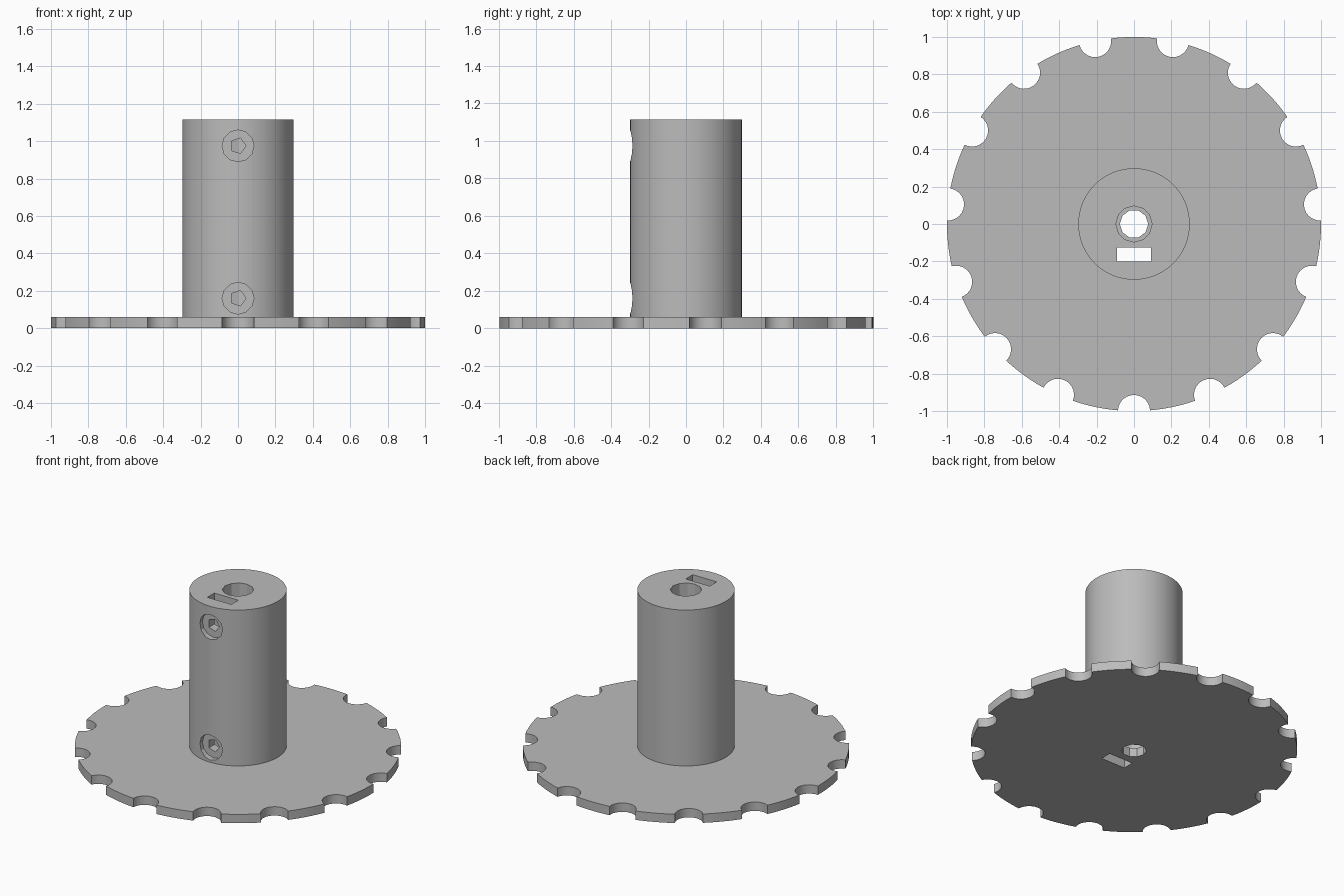
import bpy, bmesh
from math import cos, sin, tau, radians, asin, pi
from mathutils import Matrix, Vector

cube = bpy.data.objects.get("Cube")
if cube:
    bpy.data.objects.remove(cube)

DISC_TOP, HUB_TOP = 0.06, 1.115
NOTCHES, NOTCH_R = 15, 0.086

grey = bpy.data.materials.new("plain_grey")
grey.use_nodes = True
grey.diffuse_color = (0.5, 0.5, 0.5, 1)
grey.node_tree.nodes["Principled BSDF"].inputs["Base Color"].default_value = (0.5, 0.5, 0.5, 1)


def prism(name, outline, low, high, matrix=Matrix()):
    """Extrude a flat outline from low to high along its local z."""
    bm = bmesh.new()
    base = bm.faces.new([bm.verts.new((x, y, low)) for x, y in outline])
    top = bmesh.ops.extrude_face_region(bm, geom=[base])["geom"]
    moved = [v for v in top if isinstance(v, bmesh.types.BMVert)]
    bmesh.ops.translate(bm, verts=moved, vec=Vector((0, 0, high - low)))
    bm.transform(matrix)
    bmesh.ops.recalc_face_normals(bm, faces=bm.faces)
    mesh = bpy.data.meshes.new(name)
    bm.to_mesh(mesh)
    bm.free()
    mesh.materials.append(grey)
    obj = bpy.data.objects.new(name, mesh)
    bpy.context.collection.objects.link(obj)
    return obj


def ring(radius, sides):
    return [(radius * cos(tau * i / sides), radius * sin(tau * i / sides)) for i in range(sides)]


def cut(target, cutter):
    """Subtract the cutter from the target and discard it."""
    bpy.context.view_layer.objects.active = target
    mod = target.modifiers.new("cut", "BOOLEAN")
    mod.operation, mod.solver, mod.object = "DIFFERENCE", "EXACT", cutter
    bpy.ops.object.modifier_apply(modifier=mod.name)
    bpy.data.objects.remove(cutter)


def notched_outline():
    """Unit circle with round bites centred on its rim."""
    points = []
    step = tau / NOTCHES
    half = 2 * asin(NOTCH_R / 2)
    for k in range(NOTCHES):
        a = -pi / 2 + k * step
        # bite, swept inwards from one rim corner to the other
        swing = pi / 2 - half / 2
        for i in range(15):
            t = a + pi - swing * (1 - i / 7) * -1
            points.append((cos(a) + NOTCH_R * cos(t), sin(a) + NOTCH_R * sin(t)))
        # rim up to the next bite
        for i in range(1, 6):
            t = a + half + (step - 2 * half) * i / 6
            points.append((cos(t), sin(t)))
    return points


def fix_bite_order(points):
    """Run every bite anticlockwise around the disc."""
    fixed = []
    for k in range(NOTCHES):
        part = points[k * 20:(k + 1) * 20]
        bite, rim = part[:15], part[15:]
        if (Vector(bite[-1]) - Vector(rim[0])).length > (Vector(bite[0]) - Vector(rim[0])).length:
            bite.reverse()
        fixed += bite + rim
    return fixed


slot = [(-0.09, -0.2), (0.09, -0.2), (0.09, -0.125), (-0.09, -0.125)]

# Notched disc with centre hole and slot
disc = prism("notched_disc", fix_bite_order(notched_outline()), 0, DISC_TOP)
cut(disc, prism("hole_cutter", ring(0.076, 10), -0.1, 0.2))
cut(disc, prism("slot_cutter", slot, -0.1, 0.2))

# Hub with bore and nut slot
hub = prism("hub", ring(0.298, 72), DISC_TOP, HUB_TOP)
cut(hub, prism("bore_cutter", ring(0.096, 12), -0.1, 1.3))
cut(hub, prism("slot_cutter", slot, -0.1, 1.3))

# Recessed screw holes in the front of the hub
for z in (0.16, 0.975):
    frontwards = Matrix.Translation((0, 0, z)) @ Matrix.Rotation(radians(90), 4, "X")
    cut(hub, prism("recess_cutter", ring(0.085, 12), 0.26, 0.4, frontwards))
    cut(hub, prism("screw_cutter", ring(0.043, 5), 0.02, 0.4, frontwards))

# Smooth the round walls, keep the edges crisp
for obj in (disc, hub):
    bpy.ops.object.select_all(action="DESELECT")
    obj.select_set(True)
    bpy.context.view_layer.objects.active = obj
    bpy.ops.object.shade_smooth_by_angle(angle=radians(20))
